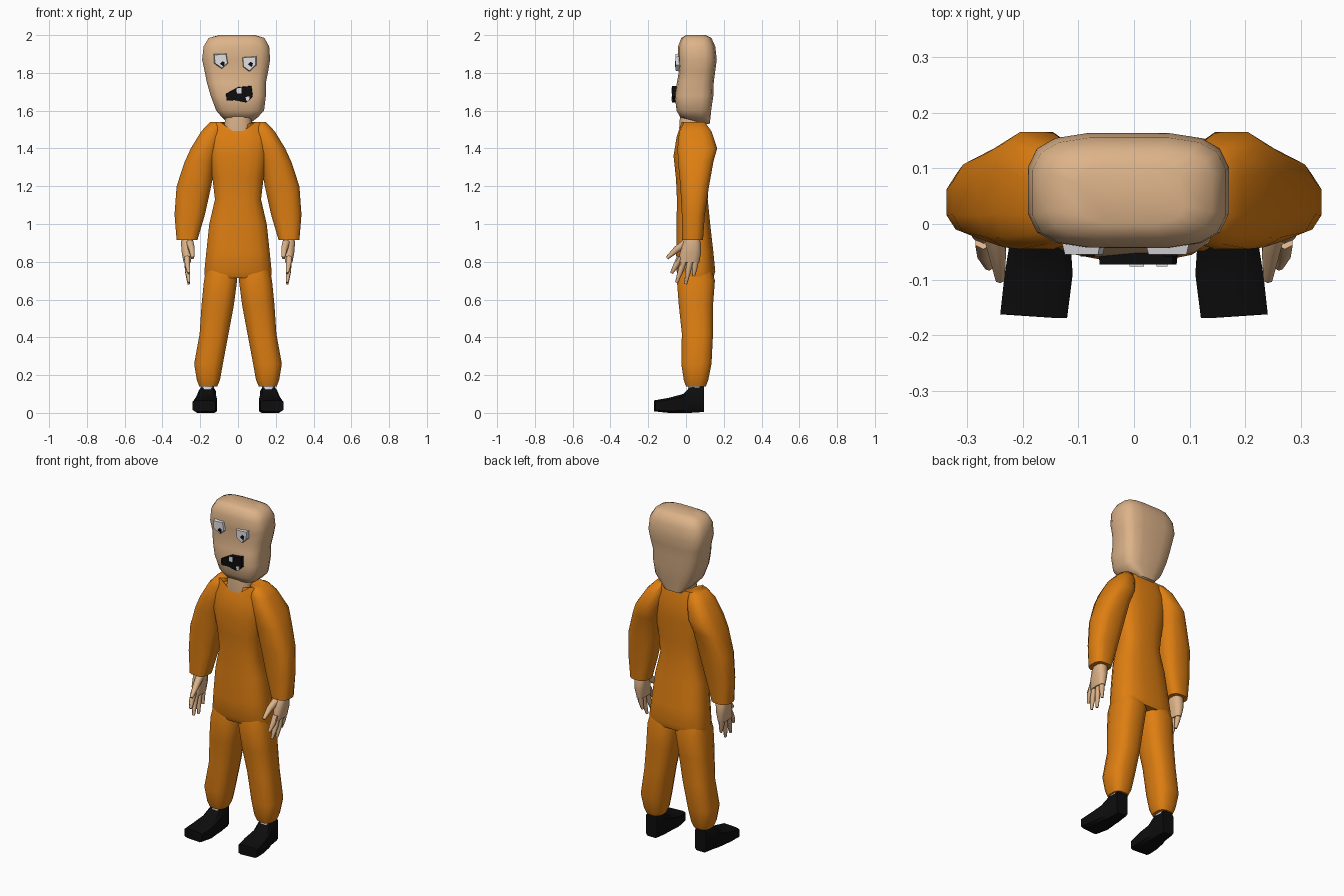
import bpy, bmesh, math
from mathutils import Vector


def material(name, rgb):
    m = bpy.data.materials.new(name)
    m.diffuse_color = (*rgb, 1)
    return m


SKIN = material("skin", (0.72, 0.45, 0.25))
ORANGE = material("orange cloth", (0.73, 0.21, 0.006))
BLACK = material("black", (0.004, 0.004, 0.004))
WHITE = material("white", (0.75, 0.75, 0.77))


def skin_rings(name, rings, mat, angle=60):
    """Join closed rings of points into a capped, smooth skin."""
    bm = bmesh.new()
    loops = [[bm.verts.new(p) for p in r] for r in rings]
    n = len(loops[0])
    for a, b in zip(loops, loops[1:]):
        for i in range(n):
            j = (i + 1) % n
            bm.faces.new((a[i], a[j], b[j], b[i]))
    bm.faces.new(loops[0])
    bm.faces.new(loops[-1])
    bmesh.ops.recalc_face_normals(bm, faces=bm.faces)
    mesh = bpy.data.meshes.new(name)
    bm.to_mesh(mesh)
    bm.free()
    mesh.materials.append(mat)
    ob = bpy.data.objects.new(name, mesh)
    bpy.context.collection.objects.link(ob)
    bpy.ops.object.select_all(action="DESELECT")
    ob.select_set(True)
    bpy.context.view_layer.objects.active = ob
    bpy.ops.object.shade_smooth_by_angle(angle=math.radians(angle))
    return ob


def oval(a0, a1, b0, b1, sides, power):
    """Rounded-box outline filling the given ranges."""
    pts = []
    for i in range(sides):
        t = 2 * math.pi * (i + 0.5) / sides
        c, s = math.cos(t), math.sin(t)
        u = math.copysign(abs(c) ** (2 / power), c)
        v = math.copysign(abs(s) ** (2 / power), s)
        pts.append((u, v))
    mu, mv = max(p[0] for p in pts), max(p[1] for p in pts)
    return [((a0 + a1) / 2 + (a1 - a0) / 2 * u / mu,
             (b0 + b1) / 2 + (b1 - b0) / 2 * v / mv) for u, v in pts]


def upright(rows, side=1, sides=12, power=2.8):
    """Level rings from rows of z, x0, x1, y0, y1."""
    return [[(side * x, y, z) for x, y in oval(x0, x1, y0, y1, sides, power)]
            for z, x0, x1, y0, y1 in rows]


def finger(name, points, radii):
    """Tapered six-sided tube along points."""
    pts = [Vector(p) for p in points]
    rings = []
    for i, (p, r) in enumerate(zip(pts, radii)):
        d = (pts[min(i + 1, len(pts) - 1)] - pts[max(i - 1, 0)]).normalized()
        u = d.cross(Vector((1, 0, 0))).normalized()
        v = d.cross(u)
        rings.append([p + r * (math.cos(k * math.pi / 3) * u + math.sin(k * math.pi / 3) * v)
                      for k in range(6)])
    skin_rings(name, rings, SKIN)


def prism(name, outline, y_back, y_front, mat, shrink=1.0):
    """Front-facing outline given depth, optionally narrowed at the front."""
    cx = sum(p[0] for p in outline) / len(outline)
    cz = sum(p[1] for p in outline) / len(outline)
    skin_rings(name, [[(x, y_back, z) for x, z in outline],
                      [(cx + (x - cx) * shrink, y_front, cz + (z - cz) * shrink)
                       for x, z in outline]], mat, 35)


# Head: broad skull tapering to the jaw, low at the nape
skin_rings("head", upright([
    (1.53, -0.05, 0.06, 0.085, 0.125),
    (1.565, -0.085, 0.105, -0.03, 0.13),
    (1.60, -0.115, 0.138, -0.05, 0.133),
    (1.68, -0.145, 0.148, -0.06, 0.145),
    (1.75, -0.165, 0.148, -0.048, 0.147),
    (1.81, -0.177, 0.16, -0.037, 0.155),
    (1.87, -0.19, 0.17, -0.043, 0.163),
    (1.94, -0.182, 0.165, -0.042, 0.155),
    (1.985, -0.155, 0.14, -0.025, 0.135),
    (2.0, -0.10, 0.09, 0.0, 0.105)], sides=16, power=3.6), SKIN)
skin_rings("neck", upright([
    (1.44, -0.08, 0.08, -0.03, 0.09),
    (1.51, -0.075, 0.075, -0.036, 0.09),
    (1.60, -0.06, 0.065, -0.03, 0.095)]), SKIN)

# Eyes with pupils
prism("left_eye", [(-0.13, 1.9), (-0.06, 1.905), (-0.05, 1.85), (-0.085, 1.82), (-0.128, 1.85)],
      -0.03, -0.055, WHITE, 0.85)
prism("right_eye", [(0.02, 1.885), (0.1, 1.89), (0.098, 1.84), (0.06, 1.805), (0.025, 1.83)],
      -0.03, -0.055, WHITE, 0.85)
for name, x, z in (("left_pupil", -0.083, 1.848), ("right_pupil", 0.066, 1.845)):
    prism(name, [(x - 0.013, z), (x, z + 0.014), (x + 0.013, z + 0.006), (x + 0.008, z - 0.015)],
          -0.054, -0.058, BLACK)

# Open mouth with crooked teeth
prism("mouth", [(-0.065, 1.69), (0.0, 1.725), (0.072, 1.732), (0.08, 1.675),
                (0.045, 1.642), (-0.02, 1.655), (-0.063, 1.652)], -0.04, -0.073, BLACK, 0.95)
prism("upper_tooth", [(-0.008, 1.718), (0.018, 1.722), (0.018, 1.692), (-0.006, 1.692)],
      -0.072, -0.076, WHITE)
prism("lower_tooth", [(0.04, 1.672), (0.06, 1.676), (0.06, 1.655), (0.045, 1.65)],
      -0.072, -0.076, WHITE)

# Torso, with a dipped neckline at the front
torso = skin_rings("torso", upright([
    (0.715, -0.175, 0.175, -0.035, 0.145),
    (0.75, -0.178, 0.178, -0.05, 0.155),
    (0.85, -0.168, 0.168, -0.052, 0.145),
    (1.00, -0.152, 0.152, -0.05, 0.128),
    (1.13, -0.122, 0.122, -0.048, 0.115),
    (1.24, -0.135, 0.135, -0.053, 0.118),
    (1.36, -0.155, 0.155, -0.066, 0.125),
    (1.46, -0.165, 0.165, -0.05, 0.125),
    (1.54, -0.14, 0.14, -0.03, 0.105)], sides=16), ORANGE)
for v in torso.data.vertices:
    if v.co.z > 1.53 and v.co.y < 0 and abs(v.co.x) < 0.06:
        v.co.z = 1.503

for label, s in (("right", 1), ("left", -1)):
    # Sleeve, from rounded shoulder to open cuff
    skin_rings(label + "_sleeve", upright([
        (0.915, 0.215, 0.325, -0.02, 0.09),
        (1.05, 0.175, 0.336, -0.022, 0.10),
        (1.20, 0.142, 0.325, -0.03, 0.122),
        (1.33, 0.12, 0.282, -0.042, 0.145),
        (1.40, 0.10, 0.25, -0.045, 0.165),
        (1.49, 0.08, 0.195, -0.036, 0.135),
        (1.54, 0.075, 0.148, -0.01, 0.10)], s), ORANGE)

    # Trouser leg, gathered at the ankle
    skin_rings(label + "_trouser_leg", upright([
        (0.14, 0.11, 0.205, 0.0, 0.105),
        (0.175, 0.095, 0.218, -0.012, 0.118),
        (0.26, 0.08, 0.232, -0.025, 0.135),
        (0.42, 0.05, 0.203, -0.022, 0.143),
        (0.57, 0.022, 0.193, -0.038, 0.143),
        (0.70, 0.005, 0.18, -0.048, 0.153),
        (0.78, 0.01, 0.165, -0.03, 0.13)], s), ORANGE)
    skin_rings(label + "_sock", upright([
        (0.10, 0.128, 0.195, 0.01, 0.09),
        (0.16, 0.128, 0.195, 0.01, 0.09)], s, 8), WHITE)

    # Shoe, lofted from heel to toe
    rows = [(0.095, 0.125, 0.2, 0.005, 0.14), (0.02, 0.118, 0.208, 0.0, 0.135),
            (-0.015, 0.115, 0.22, 0.0, 0.1), (-0.09, 0.11, 0.232, 0.0, 0.08),
            (-0.162, 0.12, 0.24, 0.008, 0.066)]
    shoe = [[(s * x, y - (0.007 if y < -0.15 and x < 0.18 else 0), z)
             for x, z in oval(x0, x1, z0, z1, 8, 6)] for y, x0, x1, z0, z1 in rows]
    skin_rings(label + "_shoe", shoe, BLACK, 35)

    # Hand: palm, four spread fingers and a thumb pointing forward
    skin_rings(label + "_palm", upright([
        (0.95, 0.24, 0.295, 0.005, 0.065),
        (0.90, 0.237, 0.302, -0.015, 0.078),
        (0.85, 0.243, 0.298, -0.032, 0.08),
        (0.795, 0.25, 0.288, -0.04, 0.07)], s, 10), SKIN)
    for name, y0, y1, z1 in (("index", -0.03, -0.077, 0.74), ("middle", -0.005, -0.05, 0.69),
                             ("ring", 0.025, -0.002, 0.682), ("little", 0.053, 0.04, 0.725)):
        finger(f"{label}_{name}_finger",
               [(s * 0.27, y0, 0.825), (s * 0.268, (y0 + y1) / 2, (0.82 + z1) / 2),
                (s * 0.26, y1, z1)], (0.017, 0.015, 0.008))
    finger(label + "_thumb", [(s * 0.255, 0.0, 0.90), (s * 0.245, -0.05, 0.865),
                              (s * 0.24, -0.1, 0.82)], (0.022, 0.018, 0.009))
